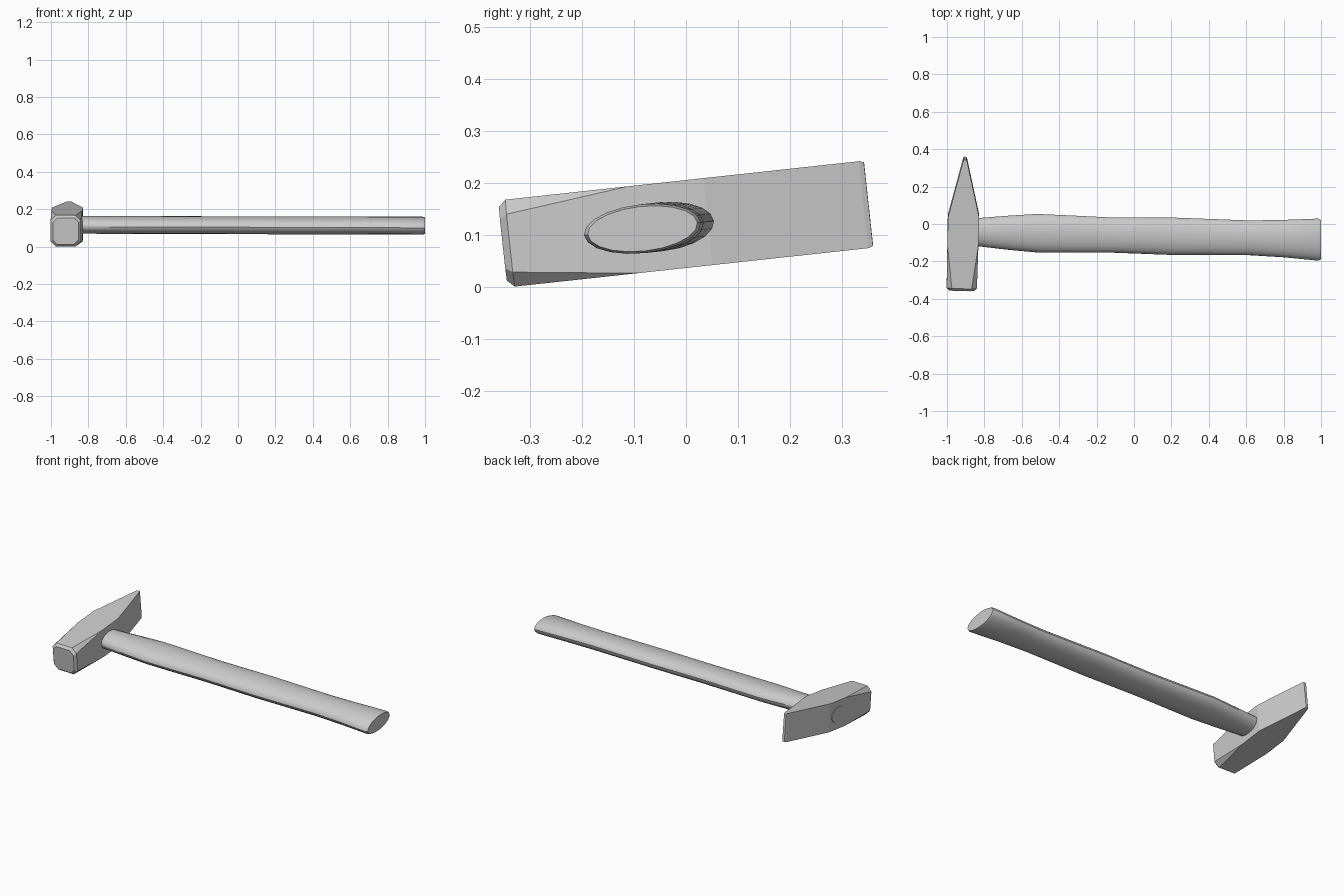
import bpy, bmesh, math
from mathutils import Matrix

cube = bpy.data.objects.get("Cube")
if cube:
    bpy.data.objects.remove(cube, do_unlink=True)

grey = bpy.data.materials.new("plain grey")
grey.use_nodes = True
grey.diffuse_color = (0.6, 0.6, 0.6, 1)
grey.node_tree.nodes["Principled BSDF"].inputs["Base Color"].default_value = (0.6, 0.6, 0.6, 1)

# The whole tool rests with its head leaning back a little
LEAN = Matrix.Translation((0, 0, 0.121)) @ Matrix.Rotation(math.radians(6.2), 4, 'X')


def loft(name, rings, placement, smooth_angle):
    """Skin a closed tube through equal-sized rings of points."""
    bm = bmesh.new()
    loops = [[bm.verts.new(p) for p in ring] for ring in rings]
    n = len(loops[0])
    for a, b in zip(loops, loops[1:]):
        for i in range(n):
            j = (i + 1) % n
            bm.faces.new((a[i], a[j], b[j], b[i]))
    bm.faces.new(loops[0])
    bm.faces.new(loops[-1])
    bmesh.ops.remove_doubles(bm, verts=bm.verts, dist=0.0001)
    bmesh.ops.recalc_face_normals(bm, faces=bm.faces)
    bm.transform(placement)
    mesh = bpy.data.meshes.new(name)
    bm.to_mesh(mesh)
    bm.free()
    mesh.materials.append(grey)
    obj = bpy.data.objects.new(name, mesh)
    bpy.context.collection.objects.link(obj)
    bpy.ops.object.select_all(action='DESELECT')
    obj.select_set(True)
    bpy.context.view_layer.objects.active = obj
    bpy.ops.object.shade_smooth_by_angle(angle=math.radians(smooth_angle))
    return obj


def cut_rectangle(y, w, h, c):
    """Rectangle across the head with its corners cut by c."""
    return [(w - c, y, h), (w, y, h - c), (w, y, c - h), (w - c, y, -h),
            (c - w, y, -h), (-w, y, c - h), (-w, y, h - c), (c - w, y, h)]


# Head: bevelled striking face, square body, wedge-shaped peen
head_sections = [(-0.353, 0.069, 0.071, 0.024), (-0.339, 0.081, 0.084, 0.028),
                 (-0.1, 0.083, 0.084, 0), (0.045, 0.083, 0.084, 0),
                 (0.344, 0.011, 0.084, 0), (0.353, 0.007, 0.081, 0)]
head_place = LEAN @ Matrix.Translation((-0.912, 0, 0)) @ Matrix.Rotation(math.radians(-1.5), 4, 'Z')
loft("hammer_head", [cut_rectangle(*s) for s in head_sections], head_place, 5)


def oval(x, back, front, height):
    """Oval section of the handle between its back and front edges."""
    mid, half, sides = (back + front) / 2, (back - front) / 2, 20
    return [(x, mid + half * math.cos(t), height * math.sin(t))
            for t in (math.tau * i / sides for i in range(sides))]


# Handle: swelling grip that runs through the head
handle_sections = [(-0.998, 0.03, -0.12, 0.047), (-0.83, 0.032, -0.12, 0.047),
                   (-0.68, 0.044, -0.138, 0.047), (-0.52, 0.054, -0.153, 0.047),
                   (-0.34, 0.046, -0.154, 0.047), (-0.12, 0.035, -0.154, 0.047),
                   (0.22, 0.034, -0.167, 0.047), (0.62, 0.019, -0.168, 0.047),
                   (0.8, 0.022, -0.179, 0.047), (0.985, 0.029, -0.197, 0.047),
                   (1.0, 0.022, -0.19, 0.043)]
loft("handle", [oval(*s) for s in handle_sections], LEAN, 30)
